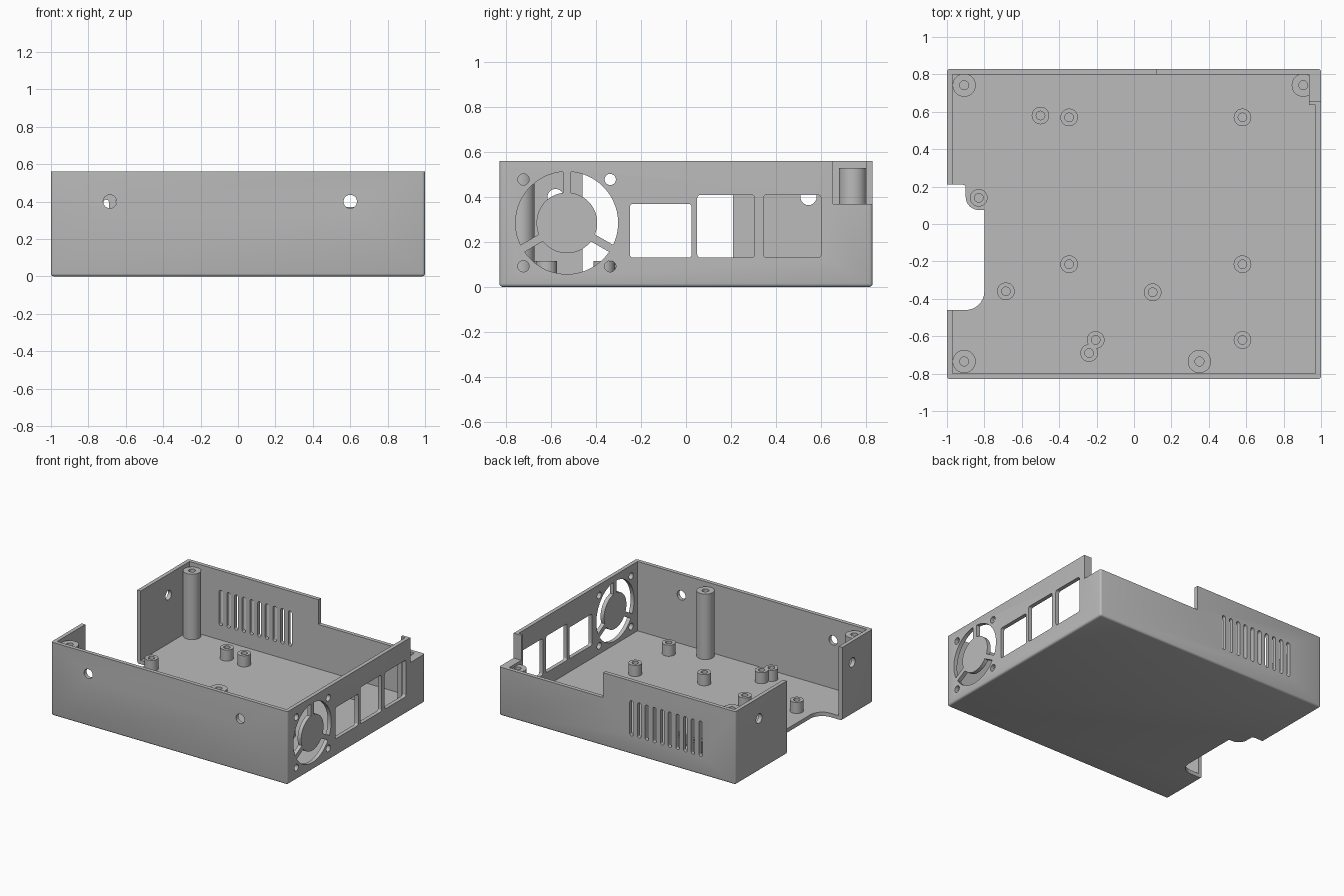
import bpy, bmesh
from math import sin, cos, asin, pi, radians
from mathutils import Vector

if "Cube" in bpy.data.objects:
    bpy.data.objects.remove(bpy.data.objects["Cube"], do_unlink=True)

grey = bpy.data.materials.new("matte grey")
grey.use_nodes = True
grey.diffuse_color = (0.5, 0.5, 0.5, 1)
grey.node_tree.nodes["Principled BSDF"].inputs["Base Color"].default_value = (0.5, 0.5, 0.5, 1)

HX, HY, TOP, LOW = 1.0, 0.83, 0.56, 0.37
WALL, FLOOR = 0.03, 0.03


def make_object(name, bm):
    bmesh.ops.recalc_face_normals(bm, faces=bm.faces)
    mesh = bpy.data.meshes.new(name)
    bm.to_mesh(mesh)
    bm.free()
    mesh.materials.append(grey)
    obj = bpy.data.objects.new(name, mesh)
    bpy.context.collection.objects.link(obj)
    return obj


def smooth(obj):
    bpy.ops.object.select_all(action='DESELECT')
    obj.select_set(True)
    bpy.context.view_layer.objects.active = obj
    bpy.ops.object.shade_smooth_by_angle(angle=radians(35))


def prism(bm, outline, axis, lo, hi):
    """Extrude a 2D outline along an axis."""
    place = {'x': lambda a, b, h: (h, a, b),
             'y': lambda a, b, h: (a, h, b),
             'z': lambda a, b, h: (a, b, h)}[axis]
    base = bm.faces.new([bm.verts.new(place(a, b, lo)) for a, b in outline])
    out = bmesh.ops.extrude_face_region(bm, geom=[base])
    step = Vector(place(0, 0, hi - lo))
    bmesh.ops.translate(bm, vec=step,
                        verts=[v for v in out["geom"] if isinstance(v, bmesh.types.BMVert)])


def rect(a0, b0, a1, b1):
    return [(a0, b0), (a1, b0), (a1, b1), (a0, b1)]


def arc(a, b, r, start, end, n=8):
    return [(a + r * cos(start + (end - start) * i / n),
             b + r * sin(start + (end - start) * i / n)) for i in range(n + 1)]


def circle(a, b, r, n=32):
    return arc(a, b, r, 0, 2 * pi, n)[:-1]


def round_rect(a0, b0, a1, b1, r):
    corners = [(a1 - r, b1 - r), (a0 + r, b1 - r), (a0 + r, b0 + r), (a1 - r, b0 + r)]
    return [p for i, (a, b) in enumerate(corners)
            for p in arc(a, b, r * 0.999, i * pi / 2, (i + 1) * pi / 2, 6)]


def cut(target, fill):
    """Subtract everything that fill adds to a cutter mesh."""
    bm = bmesh.new()
    fill(bm)
    cutter = make_object("cutter", bm)
    cutter.hide_render = True
    mod = target.modifiers.new("cut", 'BOOLEAN')
    mod.operation, mod.solver, mod.object = 'DIFFERENCE', 'EXACT', cutter
    bpy.context.view_layer.objects.active = target
    bpy.ops.object.modifier_apply(modifier=mod.name)
    bpy.data.objects.remove(cutter, do_unlink=True)


# Tray body with softened bottom and upright edges
bm = bmesh.new()
prism(bm, rect(-HX, -HY, HX, HY), 'z', 0, TOP)
edges = [e for e in bm.edges if min(v.co.z for v in e.verts) < 0.01]
bmesh.ops.bevel(bm, geom=edges, offset=0.015, segments=3, profile=0.5, affect='EDGES')
case = make_object("case_tray", bm)
cut(case, lambda b: prism(b, rect(-HX + WALL, -HY + WALL, HX - WALL, HY - WALL), 'z', FLOOR, 1))


# Stepped back wall, and the open bay through the side wall and floor
def openings(b):
    prism(b, rect(0.12, 0.655, 1.1, 1), 'z', LOW, 1)
    bay = [(-1.1, 0.21)] + arc(-0.915, 0.195, 0.015, pi / 2, 0, 4)
    bay += arc(-0.83, 0.145, 0.07, pi, 1.5 * pi) + [(-0.8, 0.075)]
    bay += arc(-0.9, -0.36, 0.1, 0, -pi / 2) + [(-1.1, -0.46)]
    prism(b, bay, 'z', -0.1, 1)


# Fan grille, its screw holes and three port windows
def fan_side(b):
    cy, cz, outer, hub, half = -0.53, 0.285, 0.228, 0.135, 0.018
    for k in range(3):
        a0, a1 = pi / 2 + k * 2 * pi / 3, pi / 2 + (k + 1) * 2 * pi / 3
        do, dh = asin(half / outer), asin(half / hub)
        prism(b, arc(cy, cz, outer, a0 + do, a1 - do, 20) +
              arc(cy, cz, hub, a1 - dh, a0 + dh, 20), 'x', 0.9, 1.1)
    for sy in (-1, 1):
        for sz in (-1, 1):
            prism(b, circle(cy + sy * 0.193, cz + sz * 0.193, 0.025), 'x', 0.9, 1.1)
    for y0, y1, z1 in ((-0.25, 0.025, 0.37), (0.05, 0.305, 0.41), (0.345, 0.6, 0.41)):
        prism(b, round_rect(y0, 0.13, y1, z1, 0.015), 'x', 0.9, 1.1)


# Lid screw holes and ventilation slots
def small_holes(b):
    for x in (-0.685, 0.6):
        prism(b, circle(x, 0.4, 0.036), 'y', -0.9, -0.75)
    for y in (-0.58, 0.545):
        prism(b, circle(y, 0.4, 0.036), 'x', -1.1, -0.9)
    for i in range(10):
        x = -0.705 + i * 0.065
        prism(b, round_rect(x - 0.015, 0.14, x + 0.015, 0.41, 0.015), 'y', 0.75, 0.9)


for fill in (openings, fan_side, small_holes):
    cut(case, fill)
smooth(case)

# Thickened corner and upright rib beside the wall notch
bm = bmesh.new()
inner = HX - WALL
prism(bm, rect(0.935, 0.635, inner, HY - WALL), 'z', FLOOR, LOW)
make_object("corner_ledge", bm)
bm = bmesh.new()
prism(bm, rect(0.935, 0.635, inner, 0.655), 'z', LOW, TOP)
make_object("notch_rib", bm)


# Hollow posts turned from a profile
def post(name, x, y, r, hole, top, bottom):
    bm = bmesh.new()
    profile = [(0, bottom), (hole, bottom), (hole, top), (r, top), (r, FLOOR - 0.01)]
    verts = [bm.verts.new((x + a, y, z)) for a, z in profile]
    chain = [bm.edges.new(pair) for pair in zip(verts, verts[1:])]
    bmesh.ops.spin(bm, geom=verts + chain, cent=(x, y, 0), axis=(0, 0, 1),
                   angle=2 * pi, steps=32)
    bmesh.ops.remove_doubles(bm, verts=bm.verts, dist=0.0005)
    bmesh.ops.dissolve_degenerate(bm, edges=bm.edges, dist=0.0001)
    smooth(make_object(name, bm))


for x, y, top in ((-0.908, 0.742, 0.53), (0.905, 0.742, 0.35),
                  (-0.908, -0.735, 0.53), (0.35, -0.735, 0.53)):
    post("lid_post", x, y, 0.062, 0.024, top, top - 0.25)

for x, y in ((-0.5, 0.58), (-0.347, 0.57), (0.58, 0.57), (-0.83, 0.14), (-0.347, -0.215),
             (0.58, -0.215), (-0.685, -0.36), (0.1, -0.365), (-0.205, -0.62),
             (-0.24, -0.69), (0.58, -0.62)):
    post("board_standoff", x, y, 0.047, 0.023, 0.115, FLOOR + 0.01)
